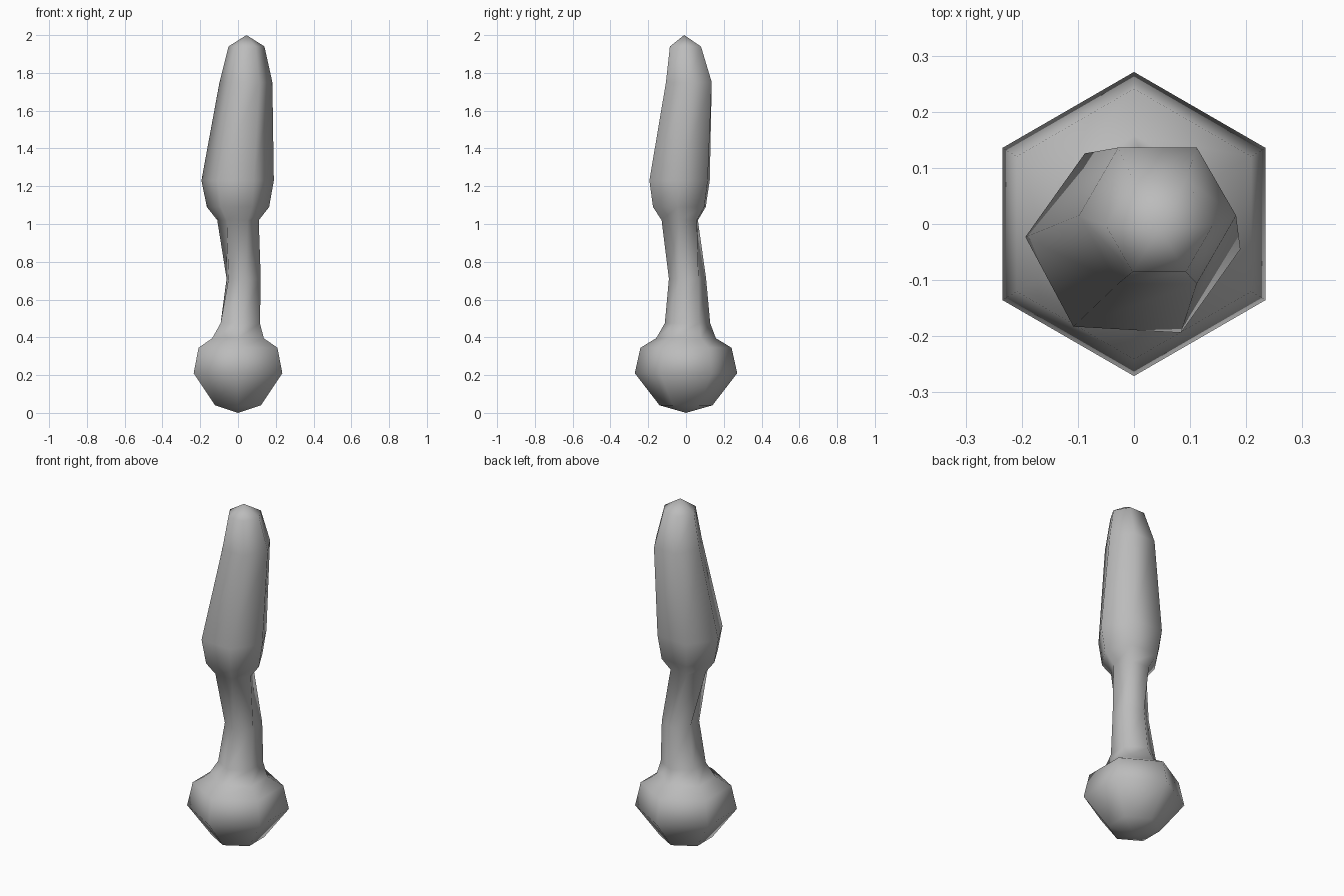
import bpy
import bmesh
from math import cos, sin, radians

SIDES = 6

cube = bpy.data.objects.get("Cube")
if cube:
    bpy.data.objects.remove(cube, do_unlink=True)

# One plain grey for the whole body
grey = bpy.data.materials.new("plain_grey")
grey.use_nodes = True
colour = (0.5, 0.5, 0.5, 1)
grey.diffuse_color = colour
grey.node_tree.nodes["Principled BSDF"].inputs["Base Color"].default_value = colour

# Cross-sections: height, centre x, centre y, radius, turn in degrees, depth scale
bulb = [
    (0.04, 0, 0, 0.14, 30, 1),
    (0.21, 0, 0, 0.271, 30, 1),
    (0.345, 0, 0, 0.241, 30, 1),
    (0.395, 0, 0, 0.158, 30, 1),
]
stem = [
    (0.475, 0.012, 0.008, 0.12, 30, 1),
    (0.71, 0.03, 0.008, 0.099, 36, 1),
    (1.02, 0, -0.033, 0.11, 57, 0.98),
]
head = [
    (1.09, 0, -0.035, 0.165, 57, 0.95),
    (1.23, -0.002, -0.034, 0.192, 56.5, 0.93),
    (1.75, 0.042, 0.015, 0.14, 60, 1),
    (1.94, 0.045, -0.003, 0.095, 60, 1),
]


def add_ring(bm, z, cx, cy, radius, turn, depth):
    angles = [radians(turn + 360 * i / SIDES) for i in range(SIDES)]
    return [bm.verts.new((cx + radius * cos(a), cy + radius * depth * sin(a), z))
            for a in angles]


def bridge(bm, low, high):
    for i in range(SIDES):
        j = (i + 1) % SIDES
        bm.faces.new((low[i], low[j], high[j], high[i]))


def cap(bm, ring, tip):
    for i in range(SIDES):
        bm.faces.new((ring[i], ring[(i + 1) % SIDES], tip))


# Loft the six-sided skin from bulb through stem to head
bm = bmesh.new()
rings = [add_ring(bm, *section) for section in bulb + stem + head]
for low, high in zip(rings, rings[1:]):
    bridge(bm, low, high)

# Pointed ends
cap(bm, rings[0], bm.verts.new((0, 0, 0)))
cap(bm, rings[-1], bm.verts.new((0.045, -0.01, 2)))
bmesh.ops.recalc_face_normals(bm, faces=bm.faces)

mesh = bpy.data.meshes.new("bulb_stem_and_head")
bm.to_mesh(mesh)
bm.free()
mesh.materials.append(grey)
mesh.shade_smooth()
body = bpy.data.objects.new("bulb_stem_and_head", mesh)
bpy.context.collection.objects.link(body)
